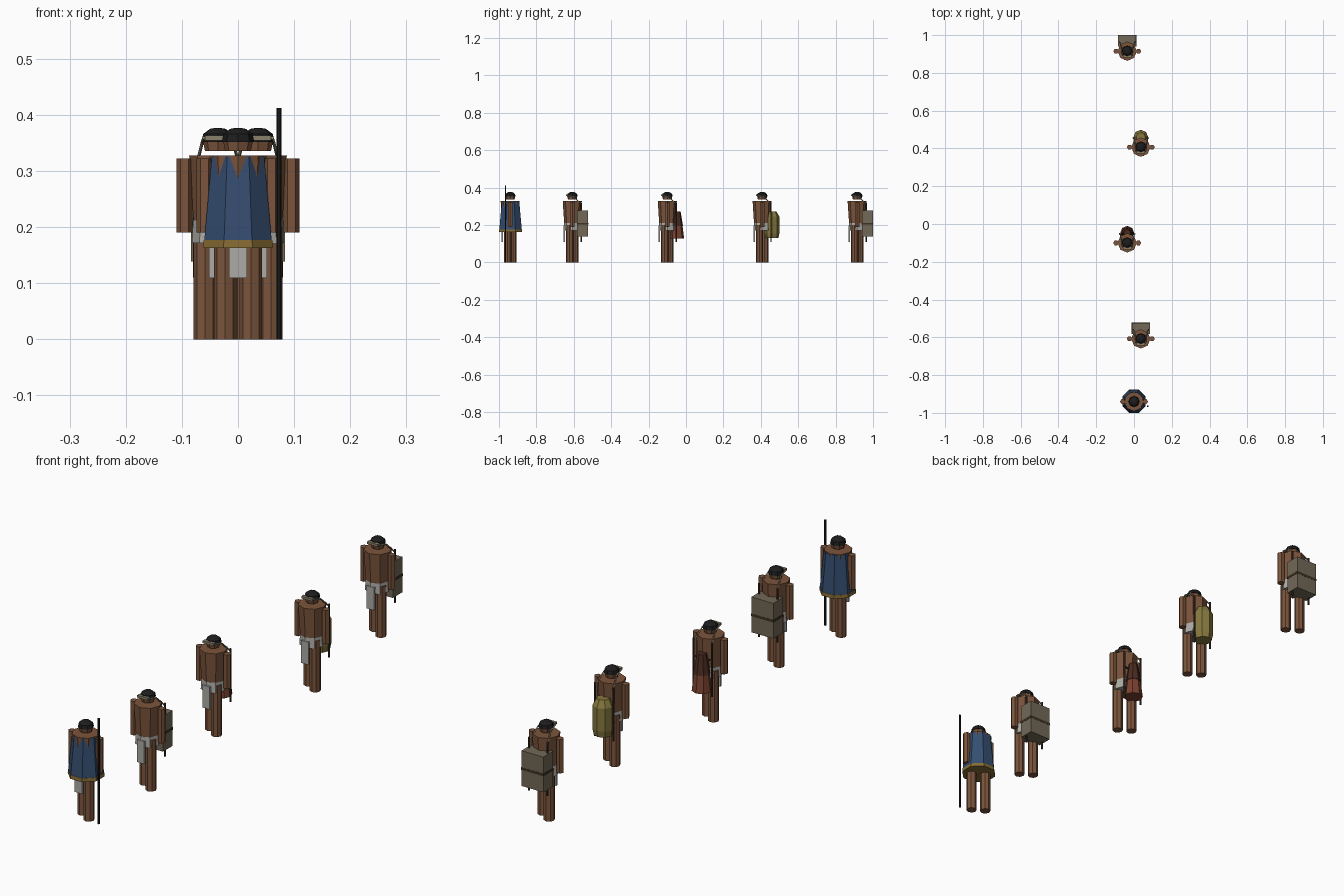
import bpy, bmesh, math
from mathutils import Vector

if "Cube" in bpy.data.objects:
    bpy.data.objects.remove(bpy.data.objects["Cube"])


def mat(name, r, g, b):
    m = bpy.data.materials.new(name)
    m.diffuse_color = (r, g, b, 1)
    m.use_nodes = True
    m.node_tree.nodes["Principled BSDF"].inputs["Base Color"].default_value = m.diffuse_color
    return m


SKIN = mat("skin", 0.20, 0.09, 0.045)
BLACK = mat("black", 0.012, 0.012, 0.012)
CLOTH = mat("cloth", 0.42, 0.41, 0.38)
BLUE = mat("blue", 0.035, 0.075, 0.16)
GOLD = mat("gold", 0.24, 0.15, 0.035)
TAN = mat("tan", 0.26, 0.22, 0.15)
DARK = mat("dark_wood", 0.05, 0.03, 0.018)
CRATE = mat("crate", 0.17, 0.14, 0.095)
RED = mat("red", 0.20, 0.055, 0.03)
MAROON = mat("maroon", 0.07, 0.025, 0.015)
OCHRE = mat("ochre", 0.24, 0.19, 0.05)


def finish(name, bm, m, loc):
    bmesh.ops.recalc_face_normals(bm, faces=bm.faces)
    me = bpy.data.meshes.new(name)
    bm.to_mesh(me)
    bm.free()
    me.materials.append(m)
    ob = bpy.data.objects.new(name, me)
    ob.location = loc
    bpy.context.collection.objects.link(ob)
    return ob


def lathe(name, m, loc, profile, n=8, turn=0.0):
    """Closed faceted body from (radius, z) rings."""
    bm = bmesh.new()
    rings = []
    for r, z in profile:
        rings.append([bm.verts.new((r * math.cos(turn + 2 * math.pi * i / n),
                                    r * math.sin(turn + 2 * math.pi * i / n), z)) for i in range(n)])
    for a, b in zip(rings, rings[1:]):
        for i in range(n):
            j = (i + 1) % n
            bm.faces.new((a[i], a[j], b[j], b[i]))
    bm.faces.new(rings[0])
    bm.faces.new(rings[-1])
    return finish(name, bm, m, loc)


def box(name, m, loc, size):
    bm = bmesh.new()
    bmesh.ops.create_cube(bm, size=1)
    bmesh.ops.scale(bm, vec=size, verts=bm.verts)
    return finish(name, bm, m, loc)


def rod(name, m, a, b, r, n=6):
    a, b = Vector(a), Vector(b)
    ob = lathe(name, m, a, [(r, 0), (r, (b - a).length)], n)
    ob.rotation_euler = (b - a).to_track_quat('Z', 'Y').to_euler()
    return ob


def figure(x, y):
    o = (x, y, 0)
    # body
    lathe("torso", SKIN, o, [(0.042, 0.19), (0.051, 0.328)])
    lathe("waist_cloth", CLOTH, o, [(0.046, 0.172), (0.044, 0.212)])
    box("front_flap", CLOTH, (x, y - 0.042, 0.153), (0.032, 0.008, 0.088))
    for s in (-1, 1):
        lathe("leg", SKIN, (x + s * 0.023, y - s * 0.014, 0), [(0.02, 0), (0.02, 0.2)])
        lathe("arm", SKIN, (x + s * 0.0595, y, 0), [(0.0145, 0.19), (0.0145, 0.322)], 6)
    # head and cap
    lathe("head", SKIN, o, [(0.023, 0.336), (0.027, 0.356)])
    lathe("cap", BLACK, o, [(0.029, 0.352), (0.026, 0.366), (0.014, 0.375), (0.003, 0.377)])


def porter(x, y, load):
    figure(x, y)
    # forehead band, straps and carrying frame
    box("forehead_band", TAN, (x, y - 0.027, 0.359), (0.046, 0.014, 0.009))
    for s in (-1, 1):
        rod("head_strap", TAN, (x + s * 0.025, y - 0.025, 0.359), (x + s * 0.028, y + 0.01, 0.35), 0.003, 4)
        rod("load_strap", TAN, (x + s * 0.028, y + 0.01, 0.35), (x + s * 0.038, y + 0.048, 0.31), 0.003, 4)
        rod("frame_upright", DARK, (x + s * 0.04, y + 0.048, 0.11), (x + s * 0.04, y + 0.048, 0.318), 0.004)
    for z in (0.16, 0.25):
        rod("frame_crossbar", DARK, (x - 0.04, y + 0.048, z), (x + 0.04, y + 0.048, z), 0.003)
    load(x, y)


def crate_load(x, y):
    box("crate", CRATE, (x, y + 0.055, 0.208), (0.095, 0.06, 0.138))
    box("crate_band", DARK, (x, y + 0.055, 0.207), (0.097, 0.061, 0.01))


def bundle_load(x, y):
    o = (x, y + 0.053, 0)
    lathe("bundle_skirt", RED, o, [(0.037, 0.127), (0.028, 0.2)])
    lathe("bundle_top", MAROON, o, [(0.031, 0.195), (0.018, 0.272)])


def sack_load(x, y):
    lathe("sack", OCHRE, (x, y + 0.053, 0),
          [(0.034, 0.13), (0.039, 0.155), (0.039, 0.245), (0.024, 0.272)])


# leader with cloak and spear
LY = -0.94
figure(0, LY)
cloak = (0, LY + 0.002, 0)
lathe("cloak", BLUE, cloak, [(0.065, 0.176), (0.0505, 0.326)], 8, math.pi / 8)
lathe("cloak_hem", GOLD, cloak, [(0.067, 0.163), (0.066, 0.177)], 8, math.pi / 8)
rod("spear", BLACK, (0.073, LY - 0.025, 0), (0.073, LY - 0.025, 0.412), 0.0045)

# porters in staggered file
for px, py, load in ((0.036, -0.608, crate_load), (-0.036, -0.1, bundle_load),
                     (0.036, 0.407, sack_load), (-0.036, 0.915, crate_load)):
    porter(px, py, load)
